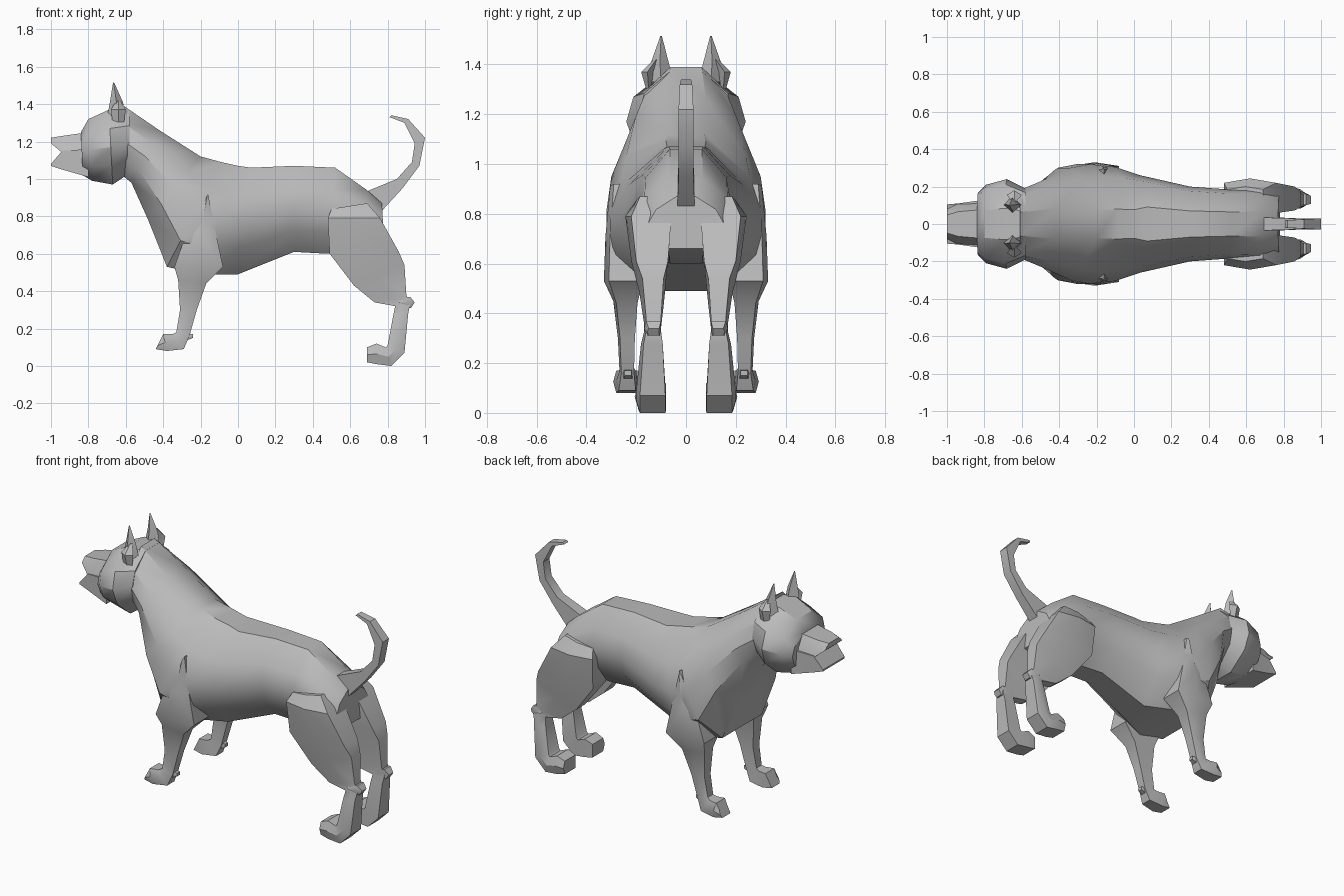
import bpy, bmesh, math

if "Cube" in bpy.data.objects:
    bpy.data.objects.remove(bpy.data.objects["Cube"])

shade = (.5, .5, .5, 1)
grey = bpy.data.materials.new("plain_grey")
grey.use_nodes = True
grey.diffuse_color = shade
grey.node_tree.nodes["Principled BSDF"].inputs["Base Color"].default_value = shade

# Relative half-widths of a section, from its top to its bottom
ROUND = (.35, .88, 1, .85, .35)
DEEP = (.25, .8, 1, 1, .6)
WEDGE = (.6, .85, 1)
SQUARE = (1, 1)


def loft(name, rings, mirror=False):
    """Skin a list of equal-length point rings and cap both ends."""
    bm = bmesh.new()
    rows = [[bm.verts.new(point) for point in ring] for ring in rings]
    for first, second in zip(rows, rows[1:]):
        for i in range(len(first)):
            bm.faces.new((first[i - 1], first[i], second[i], second[i - 1]))
    bm.faces.new(rows[0])
    bm.faces.new(rows[-1])
    bmesh.ops.recalc_face_normals(bm, faces=bm.faces)
    mesh = bpy.data.meshes.new(name)
    bm.to_mesh(mesh)
    bm.free()
    mesh.materials.append(grey)
    obj = bpy.data.objects.new(name, mesh)
    bpy.context.collection.objects.link(obj)
    bpy.ops.object.select_all(action="DESELECT")
    obj.select_set(True)
    bpy.context.view_layer.objects.active = obj
    bpy.ops.object.shade_smooth_by_angle(angle=math.radians(35))
    if mirror:
        modifier = obj.modifiers.new("mirror", "MIRROR")
        modifier.use_axis = (False, True, False)


def section(top_x, top_z, low_x, low_z, width, shape=ROUND):
    """Symmetric section hung between a top point and a bottom point."""
    half = []
    for i, share in enumerate(shape):
        t = i / (len(shape) - 1)
        half.append((top_x + (low_x - top_x) * t, width * share,
                     top_z + (low_z - top_z) * t))
    return half + [(x, -y, z) for x, y, z in reversed(half)]


def limb(centre, front_x, front_z, back_x, back_z, width):
    """Five-sided leg section, fuller on its outer side."""
    inner, outer = centre - width * .7, centre + width
    middle = ((front_x + back_x) / 2, outer + width * .25, (front_z + back_z) / 2)
    return [(front_x, inner, front_z), (front_x, outer, front_z), middle,
            (back_x, outer, back_z), (back_x, inner, back_z)]


def diamond(x, y, z, length, width):
    """Flat four-cornered section for an ear."""
    return [(x - length, y, z), (x, y + width, z),
            (x + length, y, z), (x, y - width, z)]


# Neck, chest, belly and rump
loft("body", [
    section(-.61, 1.39, -.62, 1.02, .18),
    section(-.42, 1.26, -.57, .98, .23),
    section(-.2, 1.12, -.48, .78, .3, DEEP),
    section(-.09, 1.09, -.38, .53, .32, DEEP),
    section(0, 1.07, -.2, .49, .305, DEEP),
    section(.07, 1.06, 0, .49, .26),
    section(.3, 1.07, .3, .61, .2),
    section(.52, 1.06, .48, .6, .185),
    section(.69, .94, .68, .63, .19),
    section(.77, .87, .78, .66, .15, DEEP),
])

# Skull and flared cheeks
loft("head", [
    section(-.84, 1.25, -.83, 1.02, .165),
    section(-.8, 1.32, -.78, .99, .21),
    section(-.69, 1.37, -.67, .97, .24),
    section(-.58, 1.37, -.58, 1.03, .19),
])

# Muzzle with a notched mouth
loft("upper_muzzle", [
    section(-1, 1.22, -1, 1.19, .08, WEDGE),
    section(-.94, 1.23, -.94, 1.14, .11, WEDGE),
    section(-.8, 1.25, -.8, 1.1, .13, WEDGE),
])
loft("lower_jaw", [
    section(-1, 1.08, -1, 1.07, .105, SQUARE),
    section(-.94, 1.15, -.94, 1.05, .11, SQUARE),
    section(-.8, 1.16, -.8, 1.01, .13, SQUARE),
])

# Pointed ears, each with a folded outer edge
loft("ear", [
    diamond(-.65, .1, 1.33, .05, .05),
    diamond(-.65, .105, 1.41, .035, .035),
    diamond(-.665, .1, 1.515, .003, .003),
], mirror=True)
loft("ear_fold", [
    diamond(-.64, .15, 1.3, .03, .01),
    diamond(-.64, .155, 1.37, .04, .025),
    diamond(-.64, .12, 1.42, .01, .01),
], mirror=True)

# Front legs from shoulder blade to paw
front = .23
loft("front_leg", [
    limb(front, -.17, .9, -.16, .92, .06),
    limb(front, -.28, .7, -.12, .72, .075),
    limb(front, -.34, .53, -.08, .53, .08),
    limb(front, -.32, .46, -.17, .44, .05),
    limb(front, -.31, .3, -.22, .3, .035),
    limb(front, -.33, .18, -.26, .16, .03),
    limb(front, -.35, .17, -.29, .09, .04),
    limb(front, -.4, .17, -.38, .08, .05),
    limb(front, -.42, .13, -.44, .09, .045),
], mirror=True)
loft("dew_claw", [
    limb(front, -.3, .18, -.29, .13, .025),
    limb(front, -.24, .17, -.24, .15, .015),
], mirror=True)

# Hind legs from thigh to paw
hind = .125
loft("hind_leg", [
    limb(hind, .5, .84, .69, .87, .06),
    limb(hind, .48, .79, .76, .79, .095),
    limb(hind, .49, .6, .86, .61, .075),
    limb(hind, .62, .43, .89, .54, .05),
    limb(hind, .73, .34, .9, .38, .035),
    limb(hind, .84, .32, .92, .33, .035),
    limb(hind, .83, .27, .91, .28, .045),
    limb(hind, .8, .11, .89, .07, .06),
    limb(hind, .79, .1, .82, 0, .06),
    limb(hind, .74, .12, .74, .01, .065),
    limb(hind, .69, .1, .69, .02, .06),
], mirror=True)
loft("hock", [
    limb(hind, .86, .36, .86, .32, .035),
    limb(hind, .92, .37, .9, .31, .035),
    limb(hind, .945, .34, .925, .31, .025),
], mirror=True)

# Upturned tail
loft("tail", [
    section(.68, .93, .77, .83, .035, SQUARE),
    section(.85, 1, .88, .95, .03, SQUARE),
    section(.93, 1.09, .97, 1.07, .03, SQUARE),
    section(.945, 1.19, 1, 1.22, .03, SQUARE),
    section(.89, 1.3, .91, 1.32, .025, SQUARE),
    section(.81, 1.33, .82, 1.34, .02, SQUARE),
])
